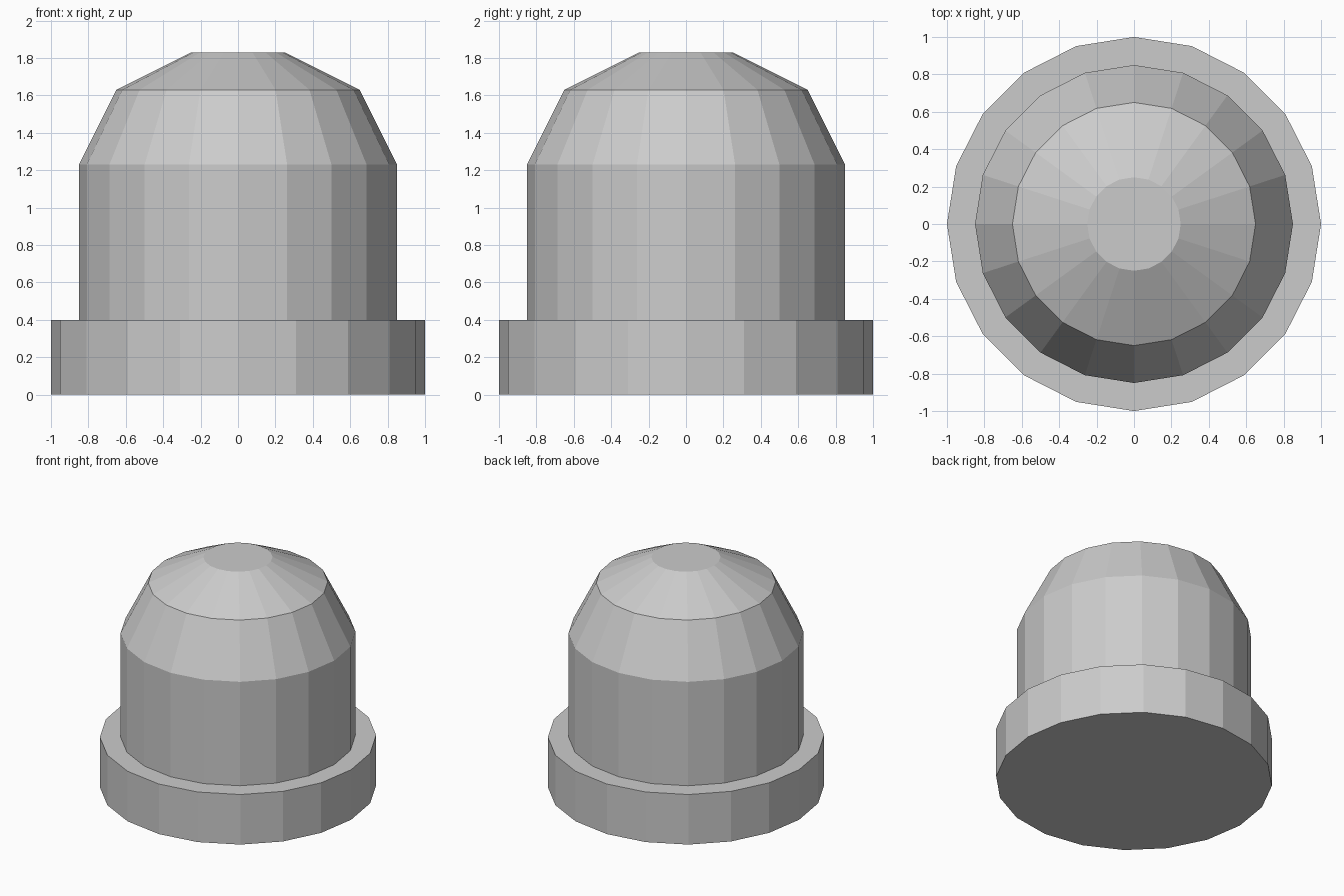
import bpy
import bmesh
from math import cos, sin, tau

SIDES = 20

cube = bpy.data.objects.get("Cube")
if cube:
    bpy.data.objects.remove(cube, do_unlink=True)

grey = bpy.data.materials.new("light_grey")
grey.use_nodes = True
colour = (0.6, 0.6, 0.6, 1)
grey.diffuse_color = colour
grey.node_tree.nodes["Principled BSDF"].inputs["Base Color"].default_value = colour


def lathe(name, profile):
    """Spin (radius, height) points into a closed, flat-shaded solid."""
    bm = bmesh.new()
    rings = [[bm.verts.new((r * cos(tau * i / SIDES), r * sin(tau * i / SIDES), z))
              for i in range(SIDES)] for r, z in profile]
    for low, high in zip(rings, rings[1:]):
        for i in range(SIDES):
            j = (i + 1) % SIDES
            bm.faces.new((low[i], low[j], high[j], high[i]))
    bm.faces.new(rings[0][::-1])
    bm.faces.new(rings[-1])
    mesh = bpy.data.meshes.new(name)
    bm.to_mesh(mesh)
    bm.free()
    mesh.materials.append(grey)
    obj = bpy.data.objects.new(name, mesh)
    bpy.context.collection.objects.link(obj)
    return obj


# Stepped base and domed body as one watertight shell
lathe("domed_cap", [(1, 0), (1, 0.4), (0.85, 0.4), (0.85, 1.23),
                    (0.65, 1.63), (0.25, 1.83)])
